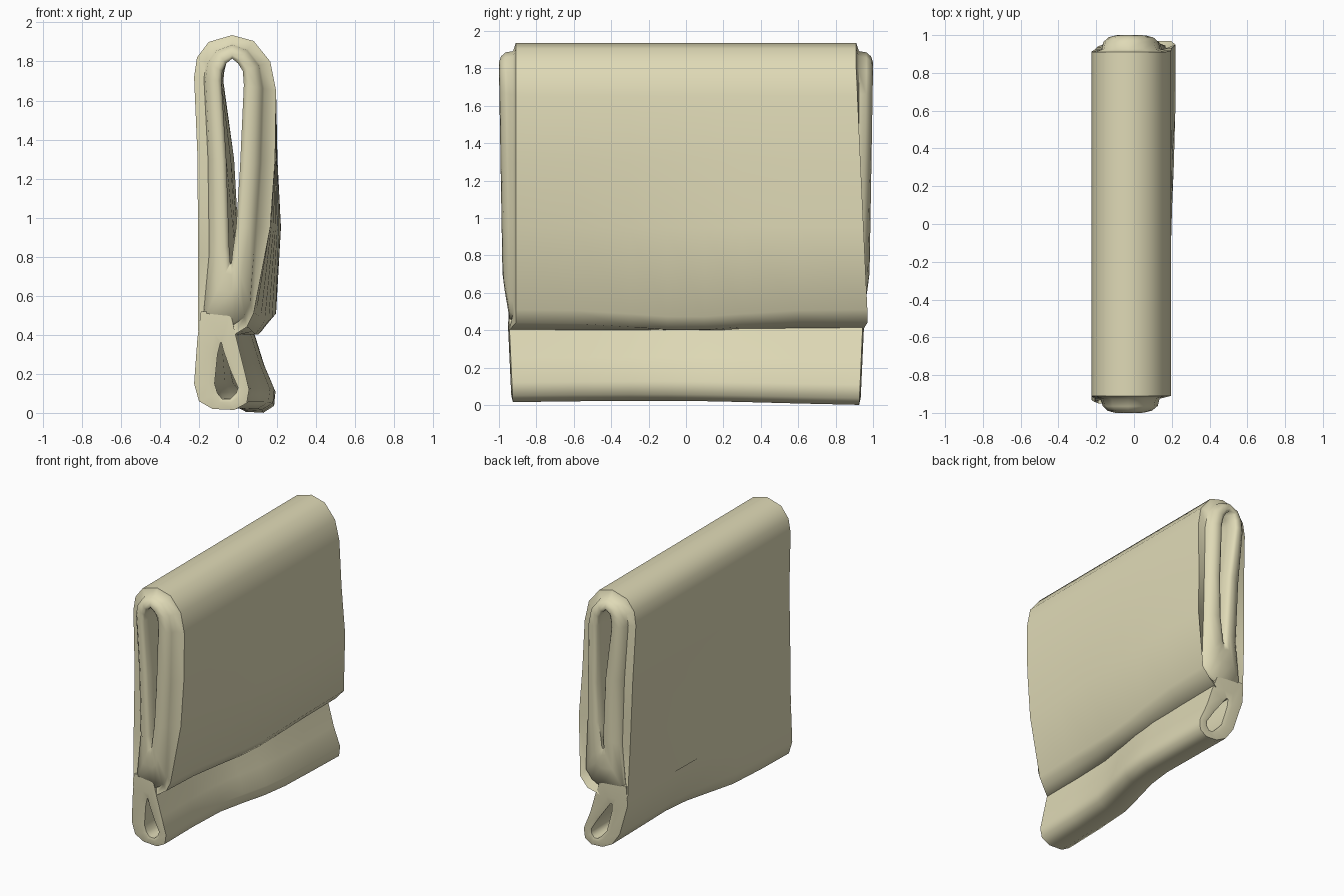
import bpy, bmesh, math

if "Cube" in bpy.data.objects:
    bpy.data.objects.remove(bpy.data.objects["Cube"])

# Each profile point: x, z at the front end, x shift at the back end
UPPER_OUT = [(-.204, .42, .025), (-.205, .8, .01), (-.207, 1.3, 0), (-.225, 1.72, 0),
             (-.21, 1.82, 0), (-.15, 1.9, 0), (-.03, 1.935, 0), (.08, 1.905, 0),
             (.165, 1.80, 0), (.195, 1.65, 0), (.19, 1.3, .012), (.165, .95, .055),
             (.08, .51, .115), (.045, .44, .09), (-.02, .40, .07)]
UPPER_HOLE = [(-.04, .77, .04), (-.045, .85, .05), (-.06, 1.3, .04), (-.085, 1.7, .01),
              (-.08, 1.75, .01), (-.06, 1.79, 0), (-.03, 1.815, 0), (0, 1.79, 0),
              (.025, 1.75, 0), (.03, 1.68, .01), (.01, 1.25, .04), (-.01, .95, .05),
              (-.028, .82, .05), (-.032, .78, .05), (-.036, .76, .045)]
LOWER_OUT = [(-.19, .52, .02), (-.208, .38, .03), (-.225, .15, .12), (-.2, .06, .16),
             (-.13, .02, .17), (-.02, .015, .15), (.045, .05, .14), (.057, .12, .135),
             (.025, .25, .11), (-.01, .39, .10), (-.04, .52, .08)]
LOWER_HOLE = [(-.09, .36, .04), (-.105, .3, .06), (-.12, .15, .12), (-.105, .1, .15),
              (-.08, .07, .16), (-.04, .07, .15), (-.01, .1, .14), (0, .13, .13),
              (-.04, .22, .11), (-.075, .32, .07), (-.085, .36, .05)]


def smooth(a, b, v):
    v = max(0, min(1, (v - a) / (b - a)))
    return v * v * (3 - 2 * v)


def fold(name, outer, hole, rings, place, angle):
    """Loft rings (blend outer->hole, y) around the skin and through the hole."""
    bm = bmesh.new()
    loops = []
    for k, y in rings:
        loop = []
        for o, h in zip(outer, hole):
            f = k * .4 if o[1] < .6 and k < .6 else k   # padding reaches the hem
            loop.append(bm.verts.new(place(*[a + (b - a) * f for a, b in zip(o, h)], y, k)))
        loops.append(loop)
    n = len(outer)
    for i, a in enumerate(loops):
        b = loops[(i + 1) % len(loops)]
        for j in range(n):
            bm.faces.new((a[j], a[(j + 1) % n], b[(j + 1) % n], b[j]))
    bmesh.ops.recalc_face_normals(bm, faces=bm.faces)
    mesh = bpy.data.meshes.new(name)
    bm.to_mesh(mesh)
    bm.free()
    ob = bpy.data.objects.new(name, mesh)
    bpy.context.collection.objects.link(ob)
    mat = bpy.data.materials.get("cloth") or bpy.data.materials.new("cloth")
    mat.diffuse_color = (.74, .70, .47, 1)
    mat.use_nodes = True
    mat.node_tree.nodes["Principled BSDF"].inputs["Base Color"].default_value = mat.diffuse_color
    mesh.materials.append(mat)
    bpy.context.view_layer.objects.active = ob
    ob.select_set(True)
    bpy.ops.object.shade_smooth_by_angle(angle=math.radians(angle))
    ob.select_set(False)


def place_upper(x, z, s, y, k):
    t = smooth(-.95, .75, y)
    low = max(0, min(1, (1.8 - z) / 1.3))
    if .9 < abs(y) < .92 and k < .5:    # layer edge flares outward lower down
        if x < 0:
            y *= 1 + .04 * low
        elif y > 0:
            y += .06 * low
    elif abs(y) > .94:
        y *= 1 - .022 * low
    if z < .6 and x < 0:                # end narrows into the bottom roll
        y = max(-.945, min(.945, y))
    if z < .6 and x > 0 and k == 0:     # sagging hem of the flap
        z -= .04 * math.exp(-(y / .4) ** 2)
    return x + s * t, y, z


def place_lower(x, z, s, y, k):
    t = .12 * (y + .93) / 1.86 + .88 * smooth(-.45, .3, y)
    dz = -.015 * smooth(-.2, .93, y) + .008 * (1 - (y / .93) ** 2)
    return x + s * t, y * (1 + .05 * z), z + dz * (1 - min(z, .5) / .5)


body = [-.6, -.3, -.1, .1, .3, .6]

# Main hanging fold: outer layer, padded inner layer rising to the open middle
end = [(1, -.985), (.85, -1), (.6, -.99), (.42, -.965), (.36, -.925), (0, -.91)]
fold("upper_fold", UPPER_OUT, UPPER_HOLE,
     end + [(0, y) for y in body] + [(k, -y) for k, y in reversed(end)]
     + [(1, .9), (1, 0), (1, -.9)], place_upper, 62)

# Rolled bottom fold that twists sideways toward the back
fold("lower_roll", LOWER_OUT, LOWER_HOLE,
     [(.7, -.932), (0, -.925)] + [(0, y) for y in body] + [(0, .925), (.7, .932)]
     + [(1, .925)] + [(1, y) for y in reversed(body)] + [(1, -.925)], place_lower, 65)
